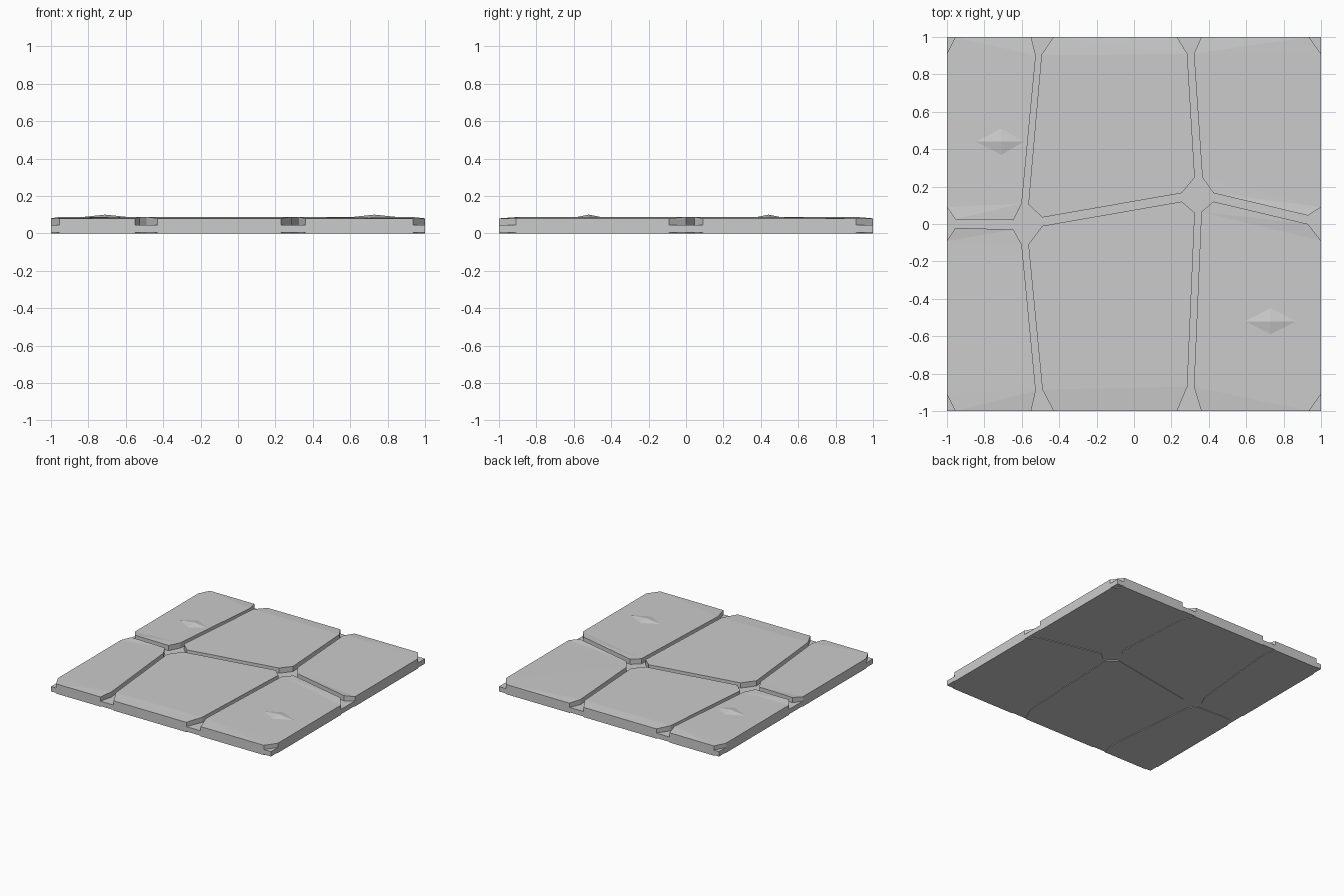
import bpy, bmesh

if "Cube" in bpy.data.objects:
    bpy.data.objects.remove(bpy.data.objects["Cube"])

BASE_BOTTOM, BASE_TOP = 0.005, 0.045
EDGE_Z, INNER_Z = 0.08, 0.088


def finish(bm, name):
    bmesh.ops.recalc_face_normals(bm, faces=bm.faces[:])
    mesh = bpy.data.meshes.new(name)
    bm.to_mesh(mesh)
    bm.free()
    obj = bpy.data.objects.new(name, mesh)
    bpy.context.collection.objects.link(obj)
    return obj


def slab(name, outline):
    """Prism whose top dips slightly along the outer border of the tile."""
    bm = bmesh.new()
    low = [bm.verts.new((x, y, 0)) for x, y in outline]
    high = [bm.verts.new((x, y, EDGE_Z if max(abs(x), abs(y)) > 0.99 else INNER_Z))
            for x, y in outline]
    bm.faces.new(low[::-1])
    top = bm.faces.new(high)
    n = len(outline)
    for i in range(n):
        j = (i + 1) % n
        bm.faces.new((low[i], low[j], high[j], high[i]))
    bmesh.ops.triangulate(bm, faces=[top])
    return finish(bm, name)


def chip(name, x, y):
    """Low four-sided pyramid lying on a slab."""
    bm = bmesh.new()
    ring = [bm.verts.new((x + dx, y + dy, 0.086))
            for dx, dy in ((0.135, 0), (0, 0.07), (-0.135, 0), (0, -0.07))]
    apex = bm.verts.new((x, y, 0.1))
    bm.faces.new(ring[::-1])
    for i in range(4):
        bm.faces.new((ring[i], ring[(i + 1) % 4], apex))
    return finish(bm, name)


# mortar bed under and between the stones
bpy.ops.mesh.primitive_cube_add(size=1, location=(0, 0, (BASE_BOTTOM + BASE_TOP) / 2))
bed = bpy.context.object
bed.name = "mortar_bed"
bed.scale = (2, 2, BASE_TOP - BASE_BOTTOM)

# six paving stones with clipped corners
slab("stone_back_left", [(-1, .91), (-1, .09), (-.955, .025), (-.645, .02),
                         (-.6, .11), (-.525, .9), (-.55, 1), (-.955, 1)])
slab("stone_front_left", [(-1, -.91), (-.955, -1), (-.55, -1), (-.525, -.89),
                          (-.6, -.11), (-.645, -.03), (-.955, -.02), (-1, -.09)])
slab("stone_back_middle", [(-.43, 1), (-.495, .905), (-.565, .105), (-.49, .035),
                           (.255, .165), (.325, .25), (.285, .91), (.23, 1)])
slab("stone_front_middle", [(-.49, -.01), (-.565, -.11), (-.49, -.885), (-.43, -1),
                            (.23, -1), (.285, -.87), (.325, .06), (.255, .12)])
slab("stone_back_right", [(.36, 1), (.32, .91), (.365, .25), (.425, .165),
                          (.93, .045), (1, .09), (1, .91), (.935, 1)])
slab("stone_front_right", [(.425, .12), (.36, .065), (.32, -.87), (.36, -1),
                           (.935, -1), (1, -.91), (1, -.09), (.93, 0)])

# raised chips on two of the stones
chip("chip_left", -0.71, 0.44)
chip("chip_right", 0.73, -0.52)
